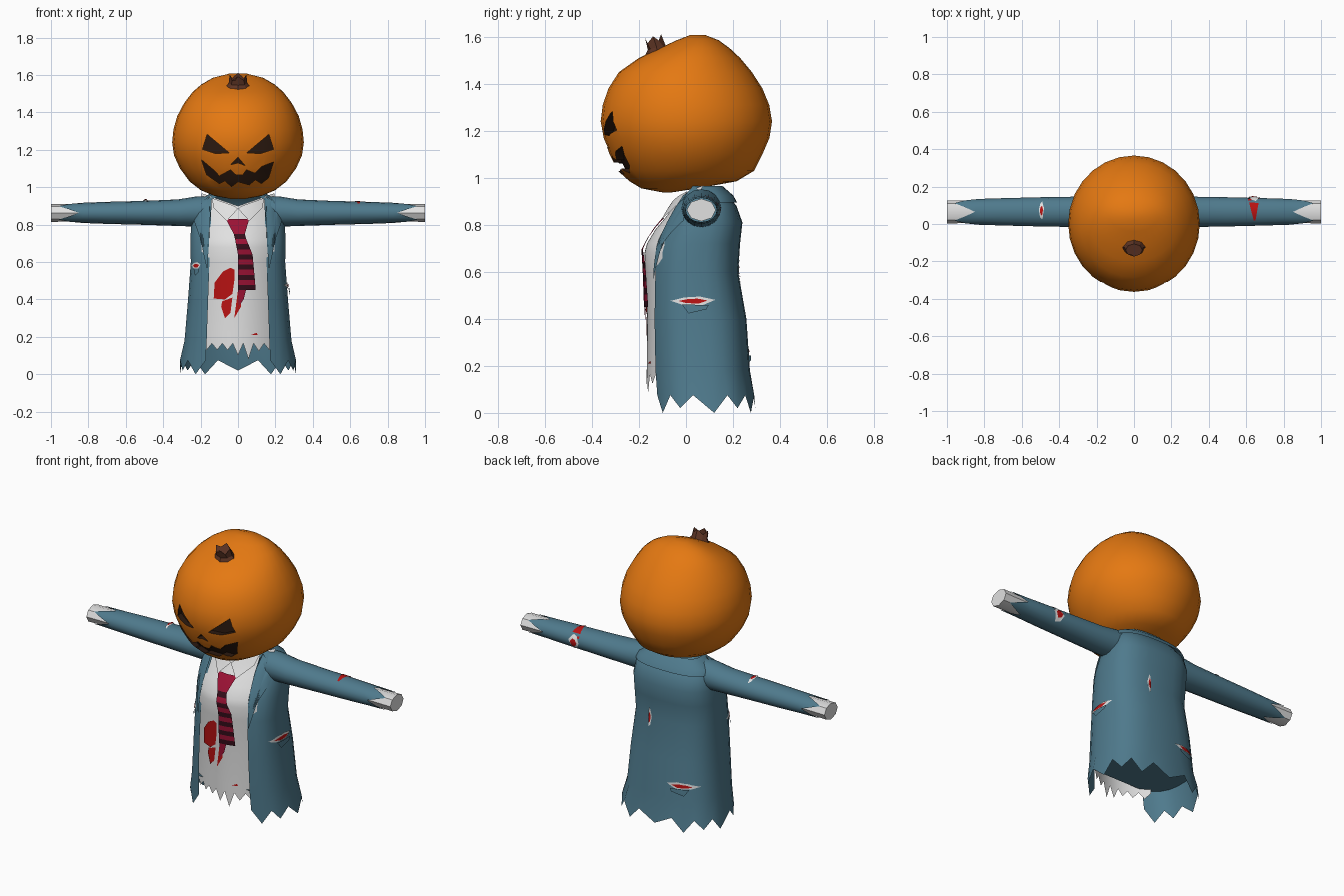
import bpy, bmesh, math
from mathutils import Vector
from mathutils.bvhtree import BVHTree

if "Cube" in bpy.data.objects:
    bpy.data.objects.remove(bpy.data.objects["Cube"])


def material(name, rgb):
    m = bpy.data.materials.new(name)
    m.diffuse_color = (*rgb, 1)
    m.use_nodes = True
    m.node_tree.nodes["Principled BSDF"].inputs["Base Color"].default_value = m.diffuse_color
    return m


ORANGE = material("pumpkin orange", (0.78, 0.19, 0.006))
HOLLOW = material("carved dark", (0.025, 0.01, 0.005))
STEM = material("stem brown", (0.11, 0.035, 0.018))
TEAL = material("jacket teal", (0.078, 0.195, 0.265))
WHITE = material("shirt white", (0.75, 0.75, 0.75))
RED = material("blood red", (0.48, 0.006, 0.006))
TIE = material("tie crimson", (0.33, 0.006, 0.035))
STRIPE = material("tie dark stripe", (0.035, 0.004, 0.01))


def finish(name, bm, mats, angle=40):
    me = bpy.data.meshes.new(name)
    bm.to_mesh(me)
    bm.free()
    for m in mats:
        me.materials.append(m)
    me.shade_smooth()
    me.set_sharp_from_angle(angle=math.radians(angle))
    ob = bpy.data.objects.new(name, me)
    bpy.context.collection.objects.link(ob)
    return ob


def loft(name, rings, mats, closed=True, caps=(False, False), angle=40, rule=None):
    """Skin a list of equal-length point rings; rule(row) picks the material."""
    bm = bmesh.new()
    vs = [[bm.verts.new(p) for p in r] for r in rings]
    n = len(vs[0])
    for i in range(len(vs) - 1):
        for j in range(n if closed else n - 1):
            k = (j + 1) % n
            f = bm.faces.new((vs[i][j], vs[i][k], vs[i + 1][k], vs[i + 1][j]))
            f.material_index = rule(i) if rule else 0
    for cap, r in zip(caps, (vs[0], vs[-1])):
        if cap:
            bm.faces.new(r)
    bmesh.ops.recalc_face_normals(bm, faces=bm.faces)
    return finish(name, bm, mats, angle)


def lookup(table, z):
    """Linear interpolation in rows (z, a, b, ...)."""
    rows = sorted(table)
    z = min(max(z, rows[0][0]), rows[-1][0])
    for a, b in zip(rows, rows[1:]):
        if z <= b[0]:
            t = (z - a[0]) / (b[0] - a[0])
            return [p + (q - p) * t for p, q in zip(a[1:], b[1:])]


def tree(ob):
    bm = bmesh.new()
    bm.from_mesh(ob.data)
    t = BVHTree.FromBMesh(bm)
    bm.free()
    return t


VIEWS = {"front": (lambda u, v: Vector((u, -2, v)), Vector((0, 1, 0))),
         "back": (lambda u, v: Vector((u, 2, v)), Vector((0, -1, 0))),
         "right": (lambda u, v: Vector((2, u, v)), Vector((-1, 0, 0))),
         "top": (lambda u, v: Vector((u, v, 2)), Vector((0, 0, -1)))}


def decal(name, surf, view, pts, mat, lift=0.004):
    """Thin patch: outline projected on a surface along a view direction."""
    origin, d = VIEWS[view]
    bm = bmesh.new()
    f = bm.faces.new([bm.verts.new(origin(*p)) for p in pts])
    bmesh.ops.triangulate(bm, faces=[f])
    bmesh.ops.subdivide_edges(bm, edges=bm.edges[:], cuts=3, use_grid_fill=True)
    lost = []
    for v in bm.verts:
        hit = surf.ray_cast(v.co, d)[0]
        if hit is None:
            lost.append(v)
        else:
            v.co = hit - d * lift
    bmesh.ops.delete(bm, geom=lost, context='VERTS')
    for f in bm.faces:
        f.normal_update()
        if f.normal.dot(d) > 0:
            f.normal_flip()
    return finish(name, bm, [mat])


def rip(name, surf, view, u, v, a, b, flap=True):
    """Lens-shaped tear: white cloth, blood in the middle, hanging flap."""
    lens = [(-1, .1), (-.4, .8), (.3, 1), (1, .3), (.4, -.9), (-.5, -.7)]
    decal(name + "_cloth", surf, view, [(u + a * p, v + b * q) for p, q in lens], WHITE, .005)
    decal(name + "_blood", surf, view, [(u + a * .65 * p, v + b * .55 * q) for p, q in lens], RED, .009)
    if flap:
        decal(name + "_flap", surf, view, [(u - a * .5, v - b * .7), (u + a * .7, v - b * .8),
              (u + a * .6, v - b * 1.7), (u - a * .2, v - b * 2.6)], TEAL, .013)


# Pumpkin head: rows of z, front y, back y, half width
HEAD = [(.938, -.10, -.06, .04), (.955, -.19, .05, .13), (.985, -.24, .215, .2),
        (1.03, -.29, .29, .258), (1.10, -.325, .325, .31), (1.17, -.35, .355, .342),
        (1.24, -.363, .366, .352), (1.31, -.354, .354, .345), (1.38, -.33, .325, .325),
        (1.45, -.285, .28, .288), (1.51, -.2, .23, .242), (1.55, -.115, .187, .195),
        (1.585, -.04, .14, .135), (1.608, .02, .08, .045)]
SEG = 28
rings = [[(w * math.sin(t), (f + b) / 2 - (b - f) / 2 * math.cos(t), z)
          for t in (math.tau * k / SEG for k in range(SEG))] for z, f, b, w in HEAD]
head = loft("pumpkin_head", rings, [ORANGE], caps=(True, True), angle=60)

# Carved face: cutters whose floor follows the head surface
EYE = [(.165, 1.283), (.19, 1.203), (.12, 1.18), (.047, 1.184)]
NOSE = [(0, 1.16), (.037, 1.117), (0, 1.13), (-.04, 1.12)]
MOUTH = [(-.195, 1.147), (-.125, 1.088), (-.1, 1.06), (-.04, 1.093), (-.013, 1.067), (.025, 1.065),
         (.045, 1.093), (.09, 1.075), (.125, 1.11), (.19, 1.135), (.163, 1.05), (.125, 1.02),
         (.093, 1.04), (.06, 1.013), (0, 1.03), (-.035, 1.003), (-.07, 1.035), (-.1, 1.02), (-.168, 1.067)]


def head_front(x, z):
    f, b, w = lookup(HEAD, z)
    return (f + b) / 2 - (b - f) / 2 * math.sqrt(max(0, 1 - (x / w) ** 2))


bm = bmesh.new()
for shape in (EYE, [(-x, z) for x, z in EYE], NOSE, MOUTH):
    outer = [bm.verts.new((x, -.5, z)) for x, z in shape]
    inner = [bm.verts.new((x, head_front(x, z) + .035, z)) for x, z in shape]
    n = len(shape)
    for i in range(n):
        j = (i + 1) % n
        bm.faces.new((outer[i], outer[j], inner[j], inner[i]))
    bm.faces.new(outer)
    bm.faces.new(inner)
bmesh.ops.recalc_face_normals(bm, faces=bm.faces)
bmesh.ops.triangulate(bm, faces=bm.faces[:])
cutter = finish("face_cutter", bm, [HOLLOW])
cutter.hide_render = True
mod = head.modifiers.new("carve", 'BOOLEAN')
mod.operation, mod.solver, mod.object = 'DIFFERENCE', 'EXACT', cutter
mod.material_mode = 'TRANSFER'
carved = bpy.data.meshes.new_from_object(head.evaluated_get(bpy.context.evaluated_depsgraph_get()))
head.modifiers.clear()
head.data = carved
head.data.set_sharp_from_angle(angle=math.radians(40))
bpy.data.objects.remove(cutter)

# Stem: flared, jagged, leaning forward
rings = []
for r, y, z, jag in ((.085, -.12, 1.505, .01), (.05, -.125, 1.555, 0), (.045, -.14, 1.59, .012)):
    rings.append([(r * math.cos(t), y + r * .75 * math.sin(t), z + jag * (-1) ** k - .2 * r * math.cos(t + 1.57))
                  for k, t in enumerate(math.tau * i / 8 for i in range(8))])
loft("stem", rings, [STEM], caps=(False, True), angle=20)

# Jacket body: rows of z, half width, front y, back y, open at the front
BODY = [(.04, .312, -.14, .295), (.18, .287, -.15, .272), (.4, .268, -.155, .257), (.6, .253, -.15, .222),
        (.72, .256, -.13, .23), (.81, .25, -.085, .24), (.88, .235, -.045, .215), (.93, .2, -.015, .175),
        (.965, .13, .02, .135)]
E = .75


def arc(z, grow=0.0, start=None, n=22):
    w, f, b = lookup(BODY, z)
    w, f, b = w + grow, f - grow, b + grow
    if start is None:
        start = math.asin(min(.75, (.14 + (.965 - z) * .035) / w) ** (1 / E))
    pts = []
    for k in range(n + 1):
        t = start + (math.tau - 2 * start) * k / n
        s, c = math.sin(t), math.cos(t)
        pts.append(Vector((math.copysign(abs(s) ** E, s) * w,
                           (f + b) / 2 - math.copysign(abs(c) ** E, c) * (b - f) / 2, z)))
    return pts


rings = [arc(r[0]) for r in BODY]
for k, p in enumerate(rings[0]):
    p.z = .075 if k % 2 == 0 else (.0 if k % 4 == 1 else .02)
jacket = loft("jacket_body", rings, [TEAL], closed=False)
bm = bmesh.new()
bm.faces.new([bm.verts.new(p) for p in arc(.19, -.003)])
finish("jacket_lining", bm, [TEAL])
loft("jacket_collar", [arc(.965, .02, 1.0), arc(.925, .022, .9), arc(.895, .014, .9)], [TEAL], closed=False)
jacket_tree = tree(jacket)
for s, side in ((-1, "left"), (1, "right")):
    lapel = [(.15, .95), (.2, .9), (.235, .82), (.2, .72), (.175, .6), (.165, .56), (.155, .7), (.148, .85)]
    decal(side + "_lapel", jacket_tree, "front", [(s * x, z) for x, z in lapel], TEAL, .014)

# Sleeves with ragged ends, and shirt cuffs
sleeves = {}
for s, side in ((-1, "left"), (1, "right")):
    def ring(x, ry, rz, cz, jag=0.0, n=16):
        return [(s * (x - (jag * abs((k % 4) - 2) / 2)), .065 + ry * math.cos(math.tau * k / n),
                 cz + rz * math.sin(math.tau * k / n)) for k in range(n)]
    sleeves[side] = loft(side + "_sleeve", [ring(.15, .085, .08, .872), ring(.22, .084, .081, .87),
                         ring(.32, .081, .071, .864), ring(.5, .078, .064, .863), ring(.7, .073, .059, .863),
                         ring(.83, .069, .054, .863), ring(.96, .066, .051, .863, .11)], [TEAL])
    loft(side + "_cuff", [ring(.78, .058, .045, .863, n=8), ring(1.0, .062, .048, .863, n=8)],
         [WHITE], caps=(False, True))

# Shirt front with tattered hem
SHIRT = [(.07, -.168), (.4, -.165), (.6, -.172), (.7, -.178), (.78, -.13), (.84, -.08), (.9, -.04), (.97, .0)]


def shirt_y(x, z):
    return lookup(SHIRT, z)[0] + 2 * x * x


xs = [-.195 + .39 * k / 14 for k in range(15)]
rows = [[.165 if k % 2 == 0 else .13 - .055 * math.exp(-((x - .04) / .05) ** 2) for k, x in enumerate(xs)]]
rows += [[z] * 15 for z in (.22, .4, .5, .6, .68, .72, .78, .84, .88)] + [[.9 + abs(x) * .35 for x in xs]]
shirt = loft("shirt_front", [[(x, shirt_y(x, z), z) for x, z in zip(xs, r)] for r in rows], [WHITE], closed=False)
shirt_tree = tree(shirt)
for s, side in ((-1, "left"), (1, "right")):
    flap = [(.14, .943), (.02, .9), (.0, .885), (.06, .82), (.13, .89)]
    decal(side + "_shirt_collar", shirt_tree, "front", [(s * x, z) for x, z in flap], WHITE, .018)

# Tie: knot and bent striped tail
TAIL = [(.83, -.065, .06), (.745, -.02, .035), (.64, .0, .078), (.45, .0, .095)]
zs = [.83, .79, .75] + [.75 - .0273 * k for k in range(1, 12)]
rings = []
for z in zs:
    a, b = lookup(TAIL, z)
    rings.append([(x, shirt_y(x, z) - .012, z) for x in (a, (a + b) / 2, b)])
loft("tie", rings, [TIE, STRIPE], closed=False, rule=lambda i: 1 if i > 1 and i % 2 == 0 else 0)
decal("tie_torn_tip", shirt_tree, "front", [(0, .46), (.045, .46), (.03, .4), (.005, .365)], TIE, .01)

# Blood on the shirt
STAINS = [[(-.04, .57), (-.02, .56), (-.02, .5), (-.03, .43), (-.07, .4), (-.13, .405), (-.1, .45), (-.125, .49),
           (-.08, .51), (-.08, .55)],
          [(-.03, .41), (-.085, .39), (-.09, .36), (-.07, .3), (-.04, .33)],
          [(.0, .45), (.02, .42), (.015, .36), (-.02, .3), (0, .37)],
          [(.07, .21), (.1, .222), (.105, .21)]]
for i, s in enumerate(STAINS):
    decal(f"shirt_stain_{i + 1}", shirt_tree, "front", s, RED, .005)

# Tears in the jacket and sleeves
rip("right_side_rip", jacket_tree, "right", .03, .475, .095, .02)
rip("left_front_rip", jacket_tree, "front", -.225, .58, .025, .02)
rip("lower_back_rip", jacket_tree, "back", -.15, .26, .09, .02)
rip("upper_back_rip", jacket_tree, "back", .08, .6, .012, .06, False)
right_tree, left_tree = tree(sleeves["right"]), tree(sleeves["left"])
decal("right_sleeve_blood", right_tree, "top", [(.61, .135), (.67, .135), (.65, .02), (.64, .02)], RED)
rip("right_sleeve_rip", right_tree, "back", .64, .86, .035, .045, False)
rip("left_sleeve_rip", left_tree, "top", -.495, .07, .014, .05, False)
